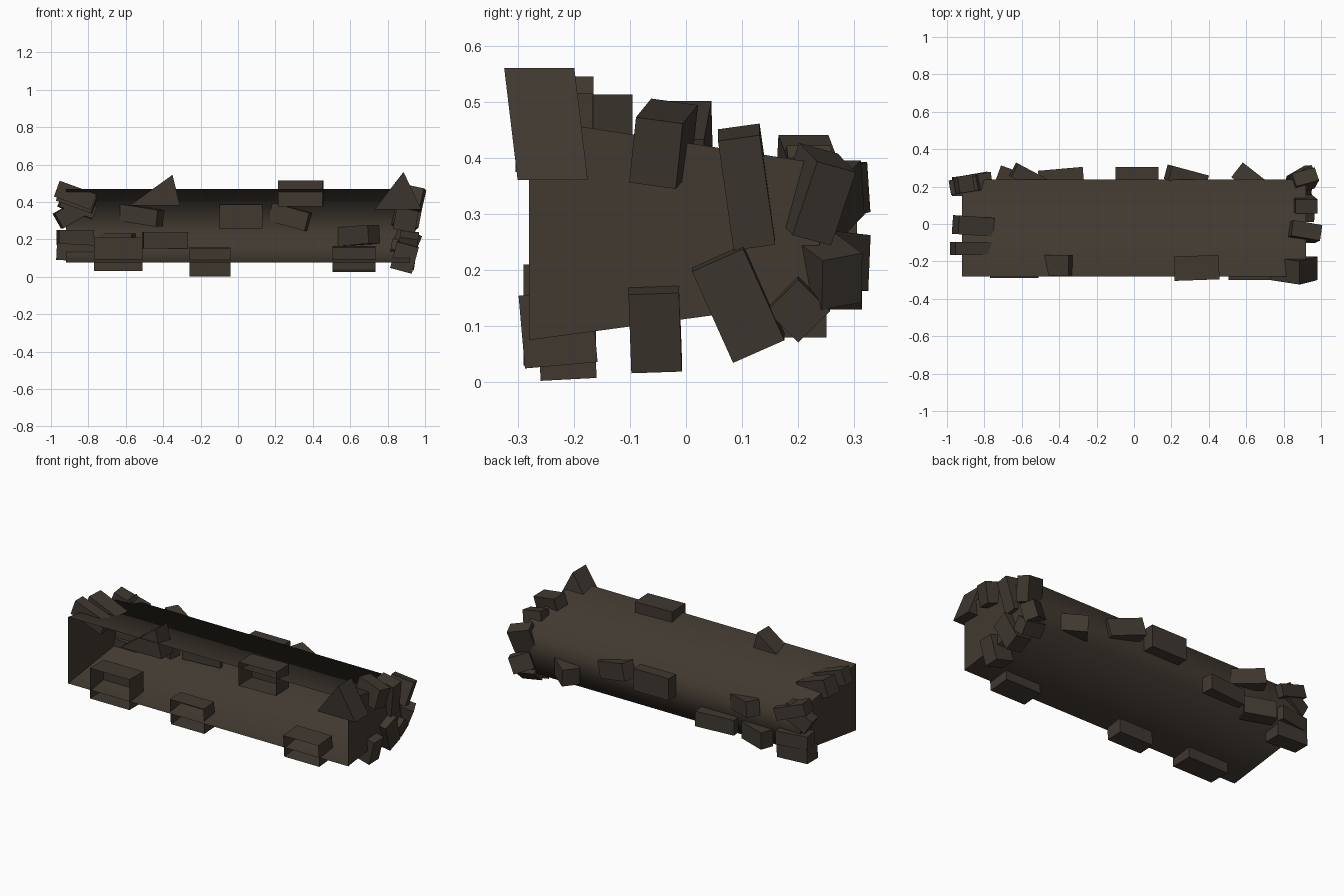
import bpy, bmesh, math
from mathutils import Euler

if "Cube" in bpy.data.objects:
    bpy.data.objects.remove(bpy.data.objects["Cube"])


def material(name, rgb):
    m = bpy.data.materials.new(name)
    m.diffuse_color = (*rgb, 1)
    m.use_nodes = True
    m.node_tree.nodes["Principled BSDF"].inputs["Base Color"].default_value = m.diffuse_color
    return m


EARTH = material("dark earth brown", (0.053, 0.041, 0.030))
ROCK = material("dark rock brown", (0.051, 0.040, 0.030))


def finish(name, bm, mat):
    me = bpy.data.meshes.new(name)
    bm.to_mesh(me)
    bm.free()
    me.materials.append(mat)
    ob = bpy.data.objects.new(name, me)
    bpy.context.collection.objects.link(ob)
    return ob


# Trough: tapered profile in (y, z), open at the front, smooth along its length
L = 0.92
profile = [(-0.28, 0.47), (0.238, 0.39), (0.238, 0.145), (-0.28, 0.075)]
bm = bmesh.new()
left = [bm.verts.new((-L, y, z)) for y, z in profile]
right = [bm.verts.new((L, y, z)) for y, z in profile]
for i in range(3):
    f = bm.faces.new((left[i], right[i], right[i + 1], left[i + 1]))
    f.smooth = True
bm.normal_update()
if bm.faces[:][0].normal.z < 0:
    bmesh.ops.reverse_faces(bm, faces=bm.faces[:])
finish("trough_shell", bm, EARTH)

# Flat end walls
for name, s in (("left_end_wall", -1), ("right_end_wall", 1)):
    bm = bmesh.new()
    f = bm.faces.new([bm.verts.new((s * L, y, z)) for y, z in profile])
    f.normal_update()
    if f.normal.x * s < 0:
        f.normal_flip()
    finish(name, bm, EARTH)


def block(name, loc, size, rot=(0, 0, 0), open_front=False):
    bm = bmesh.new()
    bmesh.ops.create_cube(bm, size=1)
    if open_front:
        bm.normal_update()
        bmesh.ops.delete(bm, geom=[f for f in bm.faces if f.normal.y < -0.9],
                         context='FACES_ONLY')
    bmesh.ops.scale(bm, vec=size, verts=bm.verts)
    ob = finish(name, bm, ROCK)
    ob.location = loc
    ob.rotation_euler = Euler([math.radians(a) for a in rot])


def blocks(name, rows, open_front=False):
    for i, row in enumerate(rows):
        block(f"{name}_{i + 1}", *row, open_front=open_front)


def wedge(name, pts, y0, y1, lean=0.0):
    """Triangular rock from (x, z) points, running from y0 to y1."""
    bm = bmesh.new()
    zmin = min(z for x, z in pts)
    a, b = ([bm.verts.new((x, y - lean * (z - zmin), z)) for x, z in pts] for y in (y0, y1))
    bm.faces.new(a)
    bm.faces.new(b)
    for i in range(3):
        j = (i + 1) % 3
        bm.faces.new((a[i], a[j], b[j], b[i]))
    bmesh.ops.recalc_face_normals(bm, faces=bm.faces[:])
    finish(name, bm, ROCK)


# Hollow rocks along the lower front lip
blocks("lower_lip_rock", [
    ((-0.64, -0.225, 0.12), (0.26, 0.13, 0.18)),
    ((-0.15, -0.213, 0.08), (0.22, 0.10, 0.15), (3, 0, 0)),
    ((0.62, -0.228, 0.095), (0.23, 0.13, 0.13), (5, 0, 0)),
], open_front=True)

# Rocks along the upper front lip
blocks("upper_lip_rock", [
    ((0.335, -0.235, 0.445), (0.24, 0.13, 0.14), (0, 0, 2)),
], open_front=True)
wedge("upper_lip_wedge", [(-0.58, 0.38), (-0.35, 0.545), (-0.31, 0.38)], -0.275, -0.165)
wedge("right_corner_wedge", [(0.73, 0.36), (0.885, 0.56), (0.98, 0.36)], -0.30, -0.175, 0.12)

# Rocks poking through the back wall
blocks("back_rock", [
    ((0.015, 0.265, 0.32), (0.23, 0.08, 0.13)),
    ((0.28, 0.25, 0.32), (0.21, 0.08, 0.10), (0, 15, -15)),
    ((0.64, 0.22, 0.22), (0.22, 0.10, 0.10), (0, -4, -38)),
    ((-0.39, 0.25, 0.195), (0.24, 0.09, 0.09), (0, 0, 5)),
    ((-0.53, 0.23, 0.33), (0.26, 0.08, 0.09), (0, 8, -28)),
    ((-0.64, 0.245, 0.18), (0.18, 0.08, 0.10), (0, 0, -20)),
])

# Rocks around the left end
blocks("left_end_rock", [
    ((-0.86, -0.01, 0.42), (0.20, 0.10, 0.10), (0, 20, -4)),
    ((-0.87, -0.13, 0.435), (0.21, 0.07, 0.09), (0, 20, 0)),
    ((-0.89, 0.21, 0.34), (0.17, 0.08, 0.09), (0, -30, 10)),
    ((-0.86, 0.22, 0.375), (0.19, 0.09, 0.07), (0, 20, 8)),
    ((-0.87, 0.22, 0.21), (0.19, 0.09, 0.08), (0, 0, 10)),
    ((-0.87, 0.20, 0.13), (0.20, 0.10, 0.09), (0, 3, 0)),
])

# Rocks around the right end
blocks("right_end_rock", [
    ((0.91, -0.04, 0.425), (0.16, 0.085, 0.12), (-8, 12, -10)),
    ((0.905, 0.108, 0.348), (0.12, 0.075, 0.20), (8, 10, 0)),
    ((0.905, 0.23, 0.335), (0.13, 0.075, 0.14), (-15, 15, 15)),
    ((0.90, 0.25, 0.20), (0.12, 0.08, 0.095), (10, 20, 30)),
    ((0.905, 0.093, 0.143), (0.10, 0.10, 0.18), (24, 8, 0)),
    ((0.89, -0.055, 0.103), (0.12, 0.09, 0.145), (2, 15, 0)),
    ((0.88, 0.20, 0.138), (0.13, 0.08, 0.08), (45, 10, 0)),
])
